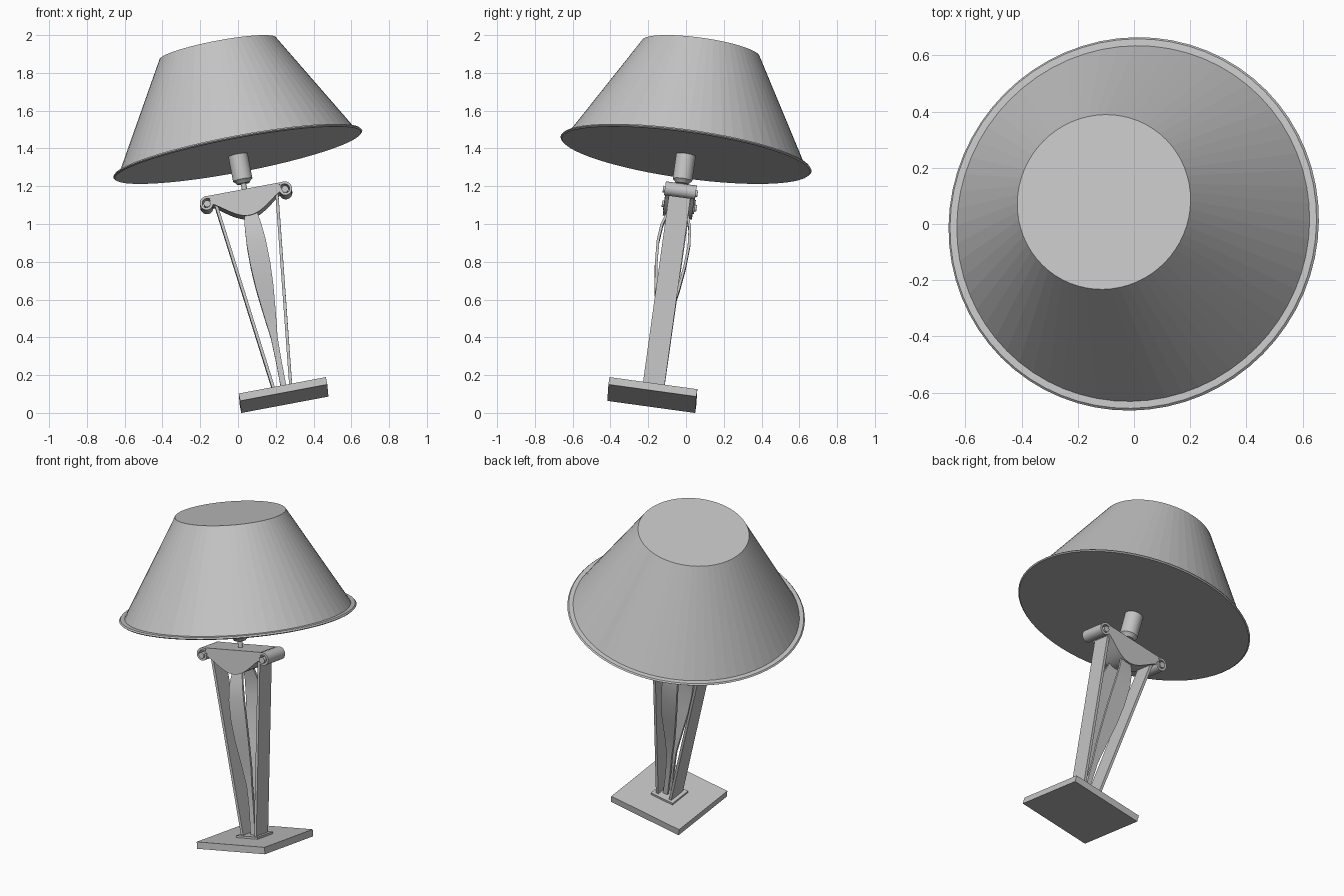
import bpy, bmesh, math
from mathutils import Vector, Matrix

cube = bpy.data.objects.get("Cube")
if cube:
    bpy.data.objects.remove(cube)

grey = bpy.data.materials.new("plain grey")
grey.use_nodes = True
colour = (0.55, 0.55, 0.55, 1)
grey.diffuse_color = colour
grey.node_tree.nodes["Principled BSDF"].inputs["Base Color"].default_value = colour

# The whole lamp leans: parts are built upright, then placed in this frame
axis = Vector((-0.19, 0.14, 1)).normalized()
lean = (Matrix.Translation((0.245, -0.181, 0.075))
        @ Vector((0, 0, 1)).rotation_difference(axis).to_matrix().to_4x4())


def finish(name, bm, smooth=False):
    bmesh.ops.recalc_face_normals(bm, faces=bm.faces)
    mesh = bpy.data.meshes.new(name)
    bm.to_mesh(mesh)
    bm.free()
    mesh.materials.append(grey)
    obj = bpy.data.objects.new(name, mesh)
    bpy.context.collection.objects.link(obj)
    obj.matrix_world = lean
    if smooth:
        bpy.ops.object.select_all(action="DESELECT")
        obj.select_set(True)
        bpy.context.view_layer.objects.active = obj
        bpy.ops.object.shade_smooth_by_angle(angle=math.radians(35))
    return obj


def plate(name, size, bottom, height):
    bm = bmesh.new()
    bmesh.ops.create_cube(bm, size=1)
    bmesh.ops.scale(bm, vec=(size, size, height), verts=bm.verts)
    bmesh.ops.translate(bm, vec=(0, 0, bottom + height / 2), verts=bm.verts)
    finish(name, bm)


def lathe(name, profile, sides, smooth):
    """Revolve (radius, height) points and cap both ends."""
    bm = bmesh.new()
    rings = [[bm.verts.new((r * math.cos(math.tau * i / sides),
                            r * math.sin(math.tau * i / sides), z))
              for i in range(sides)] for r, z in profile]
    for low, high in zip(rings, rings[1:]):
        for i in range(sides):
            j = (i + 1) % sides
            bm.faces.new((low[i], low[j], high[j], high[i]))
    bm.faces.new(rings[0])
    bm.faces.new(rings[-1])
    finish(name, bm, smooth)


def extrude(name, outline, depth, smooth=False):
    """Extrude an (x, z) outline along y, centred."""
    bm = bmesh.new()
    face = bm.faces.new([bm.verts.new((x, -depth / 2, z)) for x, z in outline])
    new = bmesh.ops.extrude_face_region(bm, geom=[face])["geom"]
    bmesh.ops.translate(bm, vec=(0, depth, 0),
                        verts=[v for v in new if isinstance(v, bmesh.types.BMVert)])
    finish(name, bm, smooth)


def arc(cx, cz, radius, start, stop, steps, shrink=0):
    pts = []
    for i in range(steps + 1):
        t = i / steps
        a = math.radians(start + (stop - start) * t)
        r = radius - shrink * t
        pts.append((cx + r * math.cos(a), cz + r * math.sin(a)))
    return pts


# Foot
plate("base", 0.47, 0, 0.04)
plate("plinth", 0.15, 0.04, 0.012)

# Splayed legs, scrolls and their pins
for side, word in ((1, "left"), (-1, "right")):
    leg = [(0.037, 0.05), (0.053, 0.05), (0.173, 1.09), (0.157, 1.09)]
    extrude(word + "_leg", [(side * x, z) for x, z in leg], 0.115)
    outer = arc(0.21, 1.09, 0.042, 130, -200, 28, 0.012)
    inner = arc(0.21, 1.09, 0.029, 130, -200, 28, 0.012)
    extrude(word + "_scroll", [(side * x, z) for x, z in outer + inner[::-1]], 0.165, True)
    pin = arc(0.21, 1.088, 0.018, 0, 345, 15)
    extrude(word + "_pin", [(side * x, z) for x, z in pin], 0.185, True)

# Crescent yoke with a flat top
curve = [(0.19 * t / 10, 1.085 - 0.097 * math.cos(math.pi / 2 * t / 10) ** 1.3)
         for t in range(-10, 11)]
extrude("yoke", curve + [(0.195, 1.13), (-0.195, 1.13)], 0.155, True)


# Bowed leaf blades: height, bow in y, half width
stations = [(0.05, 0.03, 0.015), (0.2, 0.024, 0.015), (0.33, 0.028, 0.018),
            (0.45, 0.042, 0.032), (0.6, 0.068, 0.047), (0.72, 0.083, 0.053),
            (0.84, 0.09, 0.052), (0.93, 0.082, 0.045), (1.03, 0.05, 0.03)]
for side, word in ((-1, "front"), (1, "back")):
    bm = bmesh.new()
    rings = [[bm.verts.new((0.008 + sx * w, side * (bow - inset), z))
              for sx, inset in ((-1, 0), (1, 0), (1, 0.014), (-1, 0.014))]
             for z, bow, w in stations]
    for low, high in zip(rings, rings[1:]):
        for i in range(4):
            j = (i + 1) % 4
            bm.faces.new((low[i], low[j], high[j], high[i]))
    bm.faces.new(rings[0])
    bm.faces.new(rings[-1])
    finish(word + "_leaf", bm, True)

# Stem, socket and shade
lathe("stem", [(0.014, 1.12), (0.014, 1.18)], 16, True)
lathe("socket", [(0.033, 1.17), (0.04, 1.18), (0.052, 1.19), (0.052, 1.335)], 32, True)
lathe("shade_rim", [(0.664, 1.325), (0.671, 1.331), (0.664, 1.339), (0.645, 1.34)], 64, True)
lathe("shade", [(0.645, 1.33), (0.314, 1.904)], 64, False)
